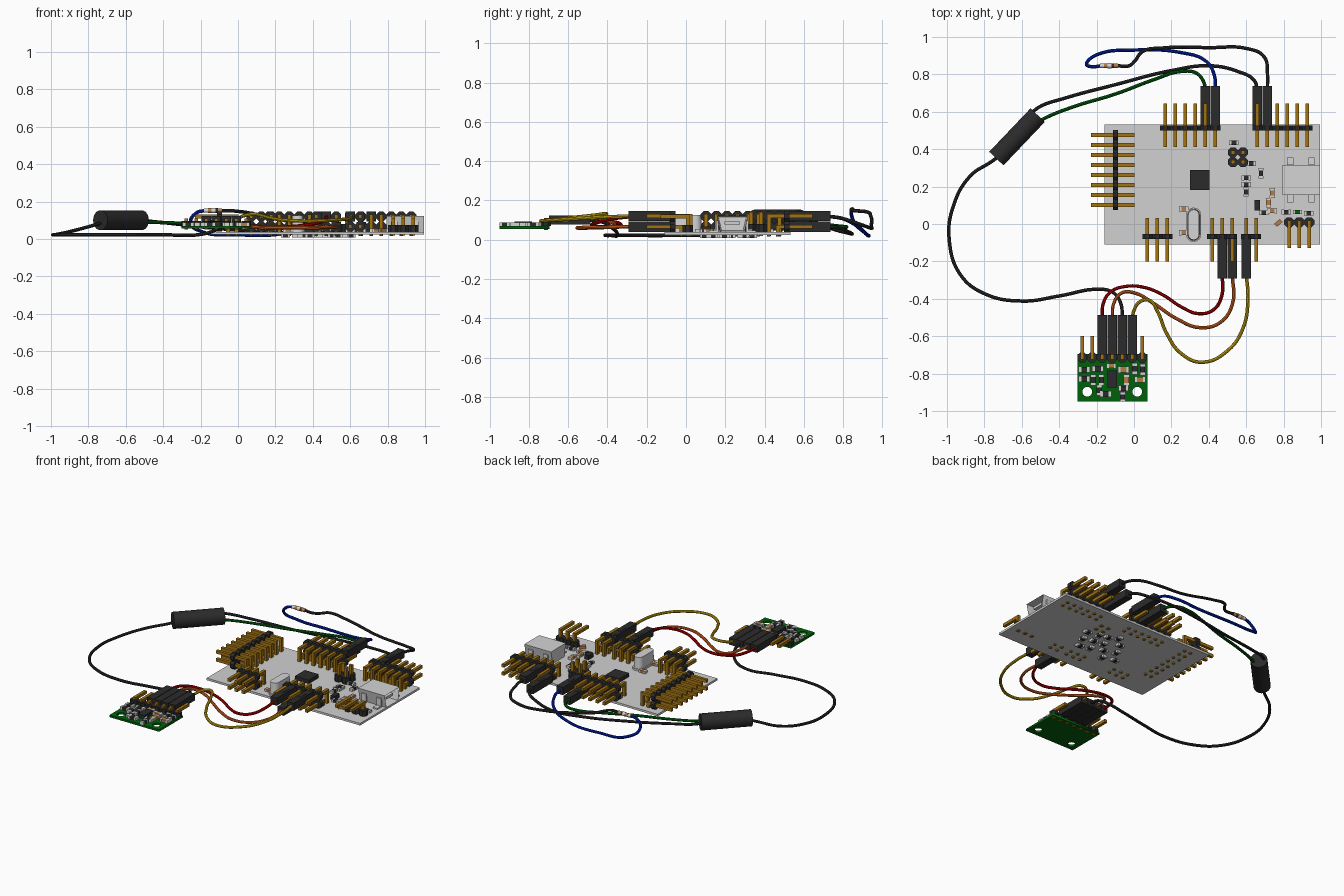
import bpy, bmesh, math
from mathutils import Vector, Matrix

if "Cube" in bpy.data.objects:
    bpy.data.objects.remove(bpy.data.objects["Cube"])

COLOURS = {
    "light_grey": (0.64, 0.64, 0.64), "silver": (0.66, 0.66, 0.66), "black": (0.024, 0.024, 0.024),
    "gold": (0.36, 0.17, 0.006), "green": (0.0, 0.12, 0.003), "red": (0.45, 0.0, 0.0),
    "orange": (0.65, 0.12, 0.015), "yellow": (0.6, 0.4, 0.004), "blue": (0.0, 0.015, 0.45),
    "tan": (0.46, 0.2, 0.06)}
MATS = {}
for key, rgb in COLOURS.items():
    MATS[key] = bpy.data.materials.new(key)
    MATS[key].diffuse_color = (*rgb, 1)

parts = {}          # (name, colour) -> bmesh, turned into objects at the end


def bm_for(name, col):
    if (name, col) not in parts:
        parts[name, col] = bmesh.new()
    return parts[name, col]


def block(name, col, c, s, rot=0):
    m = Matrix.Translation(c) @ Matrix.Rotation(rot, 4, 'Z') @ Matrix.Diagonal((*s, 1))
    bmesh.ops.create_cube(bm_for(name, col), size=1, matrix=m)


def bar(name, col, p, q, w):
    """Square bar between two points on an axis-parallel line."""
    p, q = Vector(p), Vector(q)
    block(name, col, (p + q) / 2, [abs(d) + w for d in q - p])


def rod(name, col, p, q, r, sides=8, r2=None):
    p, q = Vector(p), Vector(q)
    d = q - p
    turn = d.to_track_quat('Z', 'Y').to_matrix().to_4x4() @ Matrix.Rotation(math.pi / sides, 4, 'Z')
    bmesh.ops.create_cone(bm_for(name, col), cap_ends=True, segments=sides, radius1=r,
                          radius2=r if r2 is None else r2, depth=d.length,
                          matrix=Matrix.Translation((p + q) / 2) @ turn)


def chip(name, col, x, y, z, lx, ly, h=0.016):
    """Small surface part: coloured body with silver ends on its long axis."""
    block(name + "_bodies", col, (x, y, z + h / 2), (lx, ly, h))
    for s in (-1, 1):
        if lx > ly:
            block(name + "_ends", "silver", (x + s * lx * .42, y, z + h / 2), (lx * .26, ly * 1.06, h * 1.1))
        else:
            block(name + "_ends", "silver", (x, y + s * ly * .42, z + h / 2), (lx * 1.06, ly * .26, h * 1.1))


TOP, BOT = 0.038, 0.024
LOW, HIGH, PITCH, W = 0.066, 0.12, 0.0535, 0.02
OCT = PITCH / 2 / math.cos(math.pi / 8)


def header(name, first, along, out, n):
    """Two-row right-angle pin header."""
    along, out = Vector(along), Vector(out)
    for i in range(n):
        c = Vector((*first, 0)) + along * PITCH * i
        for z, back in ((LOW, .045), (HIGH, .09)):
            up = Vector((0, 0, z))
            rod(name + "_body", "black", c + up - out * .0135, c + up + out * .0135, OCT)
            bar(name + "_pins", "gold", c + up - out * back, c + up + out * .122, W)
            bar(name + "_pins", "gold", c - out * back + Vector((0, 0, .036)), c + up - out * back, W)
            s = c - out * back
            rod("solder_joints", "gold", s + Vector((0, 0, .017)), s + Vector((0, 0, BOT + .002)), .009, 8, .012)


def plug(name, x, y, z, d):
    block(name, "black", (x, y + d * .118, z), (.049, .212, .051))
    block(name + "_latch", "black", (x, y + d * .1, z + .0255), (.022, .06, .003))


# main circuit board
block("main_board", "light_grey", (.4135, .215, (TOP + BOT) / 2), (1.153, .64, TOP - BOT))

# pin headers around the main board
X, Y = (1, 0, 0), (0, 1, 0)
header("left_header", (-.102, .105), Y, (-1, 0, 0), 8)
header("back_left_header", (.163, .517), X, Y, 6)
header("back_right_header", (.655, .517), X, Y, 6)
header("front_left_header", (.067, -.064), X, (0, -1, 0), 3)
header("front_middle_header", (.414, -.064), X, (0, -1, 0), 3)
header("front_right_header", (.596, -.064), X, (0, -1, 0), 2)

# plugs on the headers
for n, x, y, z, d in (("green", .377, .517, LOW, 1), ("blue", .4305, .517, HIGH, 1),
                      ("sensor_black", .655, .517, LOW, 1), ("part_black", .7085, .517, HIGH, 1),
                      ("red", .4675, -.064, HIGH, -1), ("orange", .521, -.064, LOW, -1),
                      ("yellow", .596, -.064, HIGH, -1)):
    plug(n + "_plug", x, y, z, d)

# three bent power pins
for i in range(3):
    x = .826 + i * PITCH
    rod("power_header_body", "black", (x, .013, TOP), (x, .013, .075), OCT)
    bar("power_header_pins", "gold", (x, .013, .028), (x, .013, .118), W)
    bar("power_header_pins", "gold", (x, .013, .118), (x, -.115, .118), W)

# two by two jumper block
for x in (.525, .5785):
    for y in (.335, .3865):
        rod("jumper_body", "black", (x, y, TOP), (x, y, .08), OCT)
        bar("jumper_pins", "gold", (x, y, .028), (x, y, .13), W)

# USB socket: open tapered shell with mounting tabs
bm = bm_for("usb_socket", "silver")
geo = bmesh.ops.create_cube(bm, size=1, matrix=Matrix.Translation((.89, .24, .081)) @ Matrix.Diagonal((.2, .16, .086, 1)))
for v in geo["verts"]:
    if v.co.z < .08:
        v.co.y = .24 + (v.co.y - .24) * .78
bm.faces.ensure_lookup_table()
mouth = max(bm.faces, key=lambda f: f.calc_center_median().x)
bmesh.ops.inset_region(bm, faces=[mouth], thickness=.012)
bmesh.ops.translate(bm, verts=mouth.verts, vec=(-.15, 0, 0))
block("usb_tongue", "light_grey", (.905, .24, .085), (.13, .08, .016))
for x in (.832, .945):
    for s in (-1, 1):
        block("usb_tabs", "silver", (x, .24 + s * .095, TOP + .004), (.034, .05, .01))
        block("usb_tabs", "silver", (x, .24 + s * .076, TOP + .03), (.034, .012, .06))

# crystal can: stadium shaped, on a wider flange
bm = bm_for("crystal", "silver")
for z0, z1, r, r1 in ((TOP, .05, .04, .04), (.05, .125, .033, .029)):
    rings = []
    for z, rad in ((z0, r), (z1, r1)):
        ring = []
        for k in range(18):
            a = math.pi * (k if k < 9 else k - 1) / 8
            ring.append(bm.verts.new((.315 + rad * math.cos(a), (.052 if k < 9 else -.052) + rad * math.sin(a), z)))
        rings.append(ring)
    bm.faces.new(rings[0][::-1])
    bm.faces.new(rings[1])
    for k in range(18):
        j = (k + 1) % 18
        bm.faces.new((rings[0][k], rings[0][j], rings[1][j], rings[1][k]))

# processor and small parts on top of the main board
block("processor", "black", (.348, .24, .05), (.104, .106, .026))
for col, x, y, lx, ly in (("black", .623, .328, .045, .026), ("black", .596, .25, .045, .024),
                          ("black", .596, .215, .045, .024), ("black", .675, .275, .024, .05),
                          ("black", .53, .438, .045, .024), ("tan", .735, .17, .026, .048),
                          ("tan", .715, .118, .026, .045), ("tan", .735, .075, .045, .026),
                          ("tan", .262, .085, .045, .026), ("tan", .262, -.043, .045, .026),
                          ("black", .81, .068, .045, .024), ("green", .87, .068, .045, .022),
                          ("black", .595, .175, .024, .045), ("black", .69, .065, .045, .024),
                          ("black", .93, .062, .045, .024)):
    chip("top_%s_parts" % col, col, x, y, TOP, lx, ly)
block("regulator", "black", (.655, .105, TOP + .014), (.03, .055, .028))
block("tilted_part", "tan", (.768, .01, TOP + .009), (.04, .022, .018), .7)

# parts underneath the main board
for i, (x, y) in enumerate(((.40, .34), (.46, .31), (.52, .30), (.34, .28), (.43, .23), (.50, .22),
                            (.57, .20), (.38, .17), (.46, .14), (.53, .12), (.30, .20), (.25, .12),
                            (.33, .10), (.60, .28))):
    chip("under_parts", "black", x, y, BOT - .015, *((.046, .028) if i % 2 else (.028, .046)))

# green sensor board with two holes, as a filled flat curve
cu = bpy.data.curves.new("sensor_board", 'CURVE')
cu.dimensions, cu.fill_mode, cu.extrude = '2D', 'BOTH', .007
holes = [[(hx + .026 * math.cos(a * math.pi / 12), -.893 + .026 * math.sin(a * math.pi / 12))
          for a in range(24)] for hx in (-.254, .013)]
for loop in [[(-.307, -.945), (.067, -.945), (.067, -.69), (-.307, -.69)]] + holes:
    sp = cu.splines.new('POLY')
    sp.points.add(len(loop) - 1)
    for p, (x, y) in zip(sp.points, loop):
        p.co = (x, y, 0, 1)
    sp.use_cyclic_u = True
cu.materials.append(MATS["green"])
board = bpy.data.objects.new("sensor_board", cu)
board.location.z = .062
bpy.context.collection.objects.link(board)
curves = [board]

# sensor header, plugs and small parts
ST = .069
for i in range(7):
    x = -.2805 + i * PITCH
    rod("sensor_header_body", "black", (x, -.71, ST), (x, -.71, .095), OCT * .98)
    bar("sensor_header_pins", "gold", (x, -.71, .06), (x, -.71, .1), W)
    bar("sensor_header_pins", "gold", (x, -.71, .1), (x, -.605, .1), W)
    if 2 <= i <= 5:
        block("sensor_plugs", "black", (x, -.588, .1), (.05, .212, .047))
block("sensor_chip", "black", (-.12, -.825, ST + .012), (.05, .09, .024))
for col, x, y, lx, ly in (("black", -.27, -.775, .055, .03), ("black", -.27, -.825, .055, .03),
                          ("black", -.197, -.77, .055, .03), ("black", -.222, -.83, .028, .055),
                          ("black", -.178, -.83, .028, .055), ("tan", -.06, -.775, .055, .032),
                          ("black", -.0, -.77, .028, .055), ("black", .042, -.775, .028, .055),
                          ("tan", -.045, -.83, .03, .055), ("tan", .028, -.828, .055, .03),
                          ("black", -.155, -.905, .055, .032), ("black", -.065, -.92, .028, .045),
                          ("tan", -.125, -.755, .045, .024), ("black", -.19, -.885, .028, .05),
                          ("black", -.06, -.875, .05, .028)):
    chip("sensor_%s_parts" % col, col, x, y, ST, lx, ly, .018)

# black sensor cylinder and the little banded part
rod("black_cylinder", "black", (-.74, .354, .1), (-.519, .586, .1), .053, 32)
for col, a, b, r in (("silver", -.185, -.165, .012), ("tan", -.165, -.145, .013), ("silver", -.145, -.125, .014),
                     ("black", -.125, -.112, .013), ("tan", -.112, -.09, .012)):
    rod("banded_part_" + col, col, (a, .85, .152), (b, .85, .152), r, 12)


# wires
def wire(name, col, pts):
    c = bpy.data.curves.new(name, 'CURVE')
    c.dimensions, c.bevel_depth, c.bevel_resolution = '3D', .0093, 2
    c.resolution_u, c.use_fill_caps = 8, True
    sp = c.splines.new('BEZIER')
    sp.bezier_points.add(len(pts) - 1)
    for bp, p in zip(sp.bezier_points, pts):
        bp.co = p
        bp.handle_left_type = bp.handle_right_type = 'AUTO'
    c.materials.append(MATS[col])
    o = bpy.data.objects.new(name, c)
    bpy.context.collection.objects.link(o)
    curves.append(o)


wire("long_black_wire", "black", [(-.72, .37, .09), (-.77, .335, .075), (-.88, .26, .045), (-.97, .1, .025),
     (-.992, -.08, .022), (-.93, -.27, .022), (-.8, -.37, .022), (-.6, -.408, .022), (-.4, -.38, .022),
     (-.2, -.345, .025), (-.12, -.36, .05), (-.075, -.42, .09), (-.066, -.5, .1)])
wire("cylinder_black_wire", "black", [(-.56, .59, .11), (-.51, .63, .1), (-.38, .675, .085), (-.1, .75, .055),
     (.2, .825, .035), (.4, .85, .03), (.55, .82, .045), (.64, .77, .062), (.655, .72, .066)])
wire("green_wire", "green", [(-.53, .54, .092), (-.48, .57, .09), (-.33, .63, .085), (-.1, .7, .078), (.1, .775, .07),
     (.25, .82, .065), (.33, .81, .065), (.37, .76, .066), (.377, .72, .066)])
wire("blue_wire", "blue", [(-.18, .85, .152), (-.225, .845, .14), (-.258, .86, .09), (-.2, .91, .04), (0, .934, .022),
     (.25, .92, .03), (.38, .875, .07), (.425, .8, .108), (.4305, .72, .12)])
wire("banded_part_wire", "black", [(-.095, .85, .152), (-.03, .85, .15), (.0, .875, .147), (.04, .925, .142),
     (.15, .945, .12), (.4, .947, .07), (.6, .942, .06), (.69, .9, .075), (.71, .8, .108), (.7085, .72, .12)])
wire("red_wire", "red", [(.4675, -.26, .12), (.465, -.38, .105), (.42, -.455, .085), (.34, -.475, .072), (.25, -.44, .066),
     (.15, -.375, .066), (.05, -.335, .07), (-.05, -.33, .08), (-.13, -.36, .09), (-.168, -.42, .098), (-.1735, -.5, .1)])
wire("orange_wire", "orange", [(.521, -.26, .066), (.523, -.42, .064), (.46, -.52, .062), (.35, -.55, .06),
     (.22, -.5, .06), (.1, -.42, .062), (0, -.365, .072), (-.07, -.365, .085), (-.112, -.42, .097), (-.12, -.5, .1)])
wire("yellow_wire", "yellow", [(.596, -.26, .12), (.605, -.4, .116), (.58, -.55, .108), (.5, -.67, .1), (.36, -.735, .096),
     (.25, -.69, .1), (.17, -.58, .112), (.12, -.46, .125), (.08, -.405, .132), (.03, -.41, .125), (-.005, -.46, .108),
     (-.013, -.5, .1)])

# finish: meshes from bmeshes, curves to meshes, smooth the round parts
for (name, col), bm in parts.items():
    me = bpy.data.meshes.new(name)
    bmesh.ops.recalc_face_normals(bm, faces=bm.faces[:])
    bm.to_mesh(me)
    bm.free()
    me.materials.append(MATS[col])
    bpy.context.collection.objects.link(bpy.data.objects.new(name, me))
for o in bpy.context.scene.objects:
    o.location += Vector((.004, -.004, 0))
    o.select_set(o in curves)
bpy.context.view_layer.objects.active = board
bpy.ops.object.convert(target='MESH')
bpy.ops.object.select_all(action='DESELECT')
for o in bpy.context.scene.objects:
    if "wire" in o.name or o.name in ("black_cylinder", "crystal") or "banded" in o.name:
        o.select_set(True)
        bpy.context.view_layer.objects.active = o
bpy.ops.object.shade_smooth_by_angle(angle=math.radians(35))

for m in bpy.data.materials:
    if m.users and not m.is_grease_pencil:
        m.use_nodes = True
        m.node_tree.nodes["Principled BSDF"].inputs["Base Color"].default_value = m.diffuse_color
